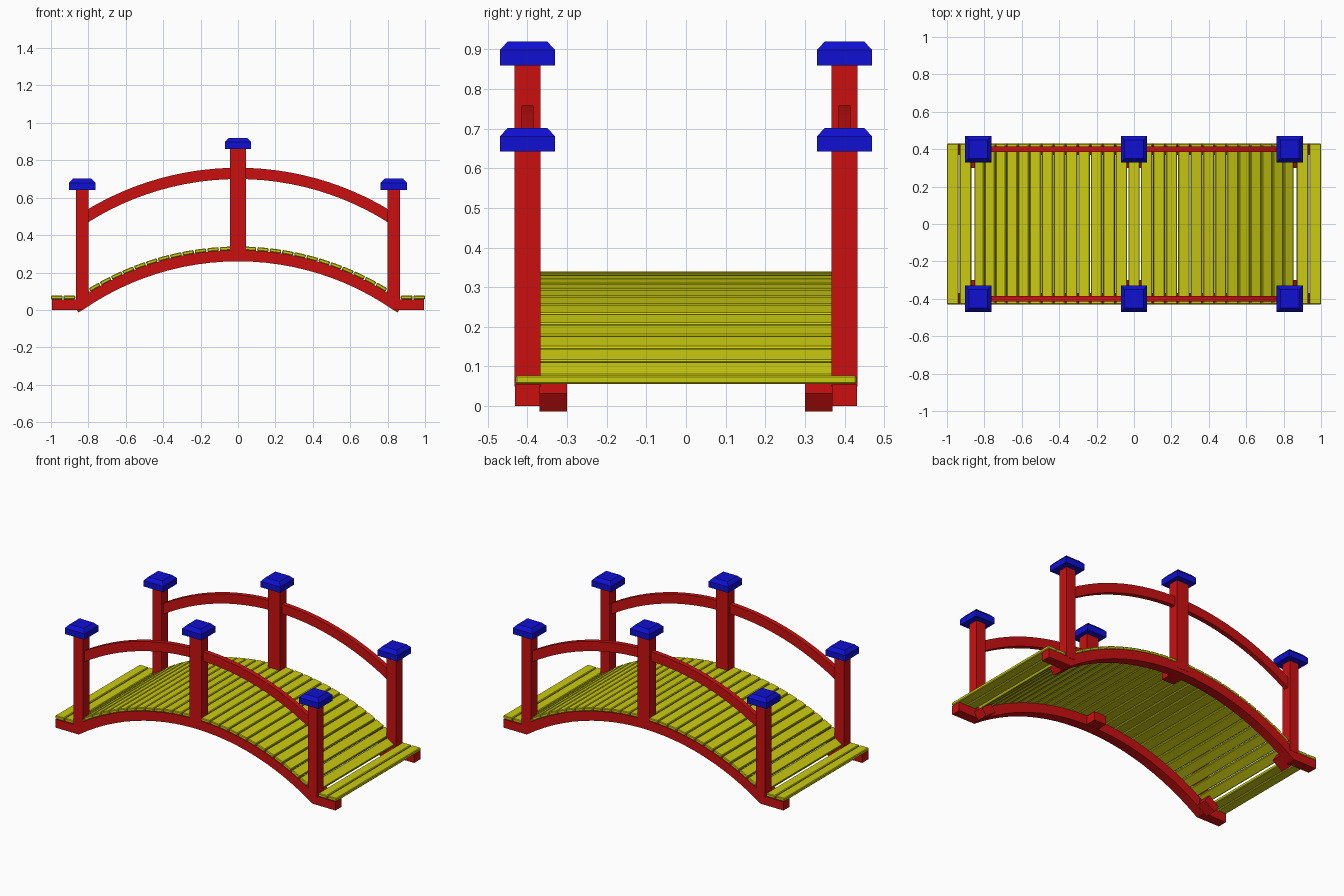
import bpy, bmesh, math
from mathutils import Matrix

if "Cube" in bpy.data.objects:
    bpy.data.objects.remove(bpy.data.objects["Cube"])


def material(name, color):
    m = bpy.data.materials.new(name)
    m.diffuse_color = (*color, 1)
    m.use_nodes = True
    m.node_tree.nodes["Principled BSDF"].inputs["Base Color"].default_value = m.diffuse_color
    return m


RED = material("red_paint", (0.6, 0.005, 0.005))
YELLOW = material("yellow_paint", (0.6, 0.6, 0.005))
BLUE = material("blue_paint", (0.005, 0.005, 0.65))


def finish(bm, name, mat):
    bmesh.ops.recalc_face_normals(bm, faces=bm.faces)
    me = bpy.data.meshes.new(name)
    bm.to_mesh(me)
    bm.free()
    me.materials.append(mat)
    ob = bpy.data.objects.new(name, me)
    bpy.context.collection.objects.link(ob)
    return ob


def prism(name, pts, y, width, mat):
    """Extrude an x-z outline along y, centred on y."""
    bm = bmesh.new()
    f = bm.faces.new([bm.verts.new((x, y - width / 2, z)) for x, z in pts])
    r = bmesh.ops.extrude_face_region(bm, geom=[f])
    vs = [v for v in r["geom"] if isinstance(v, bmesh.types.BMVert)]
    bmesh.ops.translate(bm, vec=(0, width, 0), verts=vs)
    return finish(bm, name, mat)


def box(name, center, size, mat, tilt=0.0, bevel=0.0):
    bm = bmesh.new()
    bmesh.ops.create_cube(bm, size=1, matrix=Matrix.Diagonal((*size, 1)))
    if bevel:
        bmesh.ops.bevel(bm, geom=bm.edges[:], offset=bevel, segments=1,
                        affect='EDGES', profile=0.5)
    ob = finish(bm, name, mat)
    ob.location = center
    ob.rotation_euler.y = tilt
    return ob


def arc(radius, cz, xmax, n=24):
    a = math.asin(xmax / radius)
    return [(radius * math.sin(a * (2 * i / n - 1)),
             cz + radius * math.cos(a * (2 * i / n - 1))) for i in range(n + 1)]


CZ = -1.195     # centre height of the deck arc
R_IN, R_OUT, R_DECK = 1.455, 1.515, 1.524
POSTS = [(-0.833, 0.066, 0.05, 0.65), (0.0, 0.085, 0.285, 0.87), (0.833, 0.066, 0.05, 0.65)]

for side, y in (("front", -0.4), ("back", 0.4)):
    s = 1 if y > 0 else -1
    # Arched beam with flat feet
    outline = [(-0.995, 0), (-0.995, 0.055)] + arc(R_OUT, CZ, 0.856)
    outline += [(0.995, 0.055), (0.995, 0)] + arc(R_IN, CZ, 0.83)[::-1]
    prism(f"{side}_beam", outline, y, 0.062, RED)

    # Handrail
    rail = arc(1.565, -0.805, 0.81) + arc(1.505, -0.805, 0.81)[::-1]
    prism(f"{side}_handrail", rail, y, 0.03, RED)

    for i, (x, w, z0, z1) in enumerate(POSTS):
        # Post
        box(f"{side}_post_{i}", (x, y, (z0 + z1) / 2), (w, 0.065, z1 - z0), RED)

        # Chamfered post cap
        zc = 0.86 if i == 1 else 0.642
        bm = bmesh.new()
        rings = [[bm.verts.new((x + a * h, y + b * h, zc + z))
                  for a, b in ((-1, -1), (1, -1), (1, 1), (-1, 1))]
                 for h, z in ((0.07, 0), (0.07, 0.038), (0.05, 0.06))]
        bm.faces.new(rings[0])
        bm.faces.new(rings[2])
        for lo, hi in zip(rings, rings[1:]):
            for k in range(4):
                n = (k + 1) % 4
                bm.faces.new((lo[k], lo[n], hi[n], hi[k]))
        finish(bm, f"{side}_post_cap_{i}", BLUE)

        # Inner bracing block following the beam
        t = math.asin(x / 1.485)
        zb = CZ + 1.483 * math.cos(t)
        box(f"{side}_brace_block_{i}", (x, y - s * 0.065, zb),
            (0.085, 0.07, 0.055), RED, tilt=t)

# Deck planks along the arc
STEP = 0.0439
for i in range(-13, 14):
    t = i * STEP
    box(f"deck_plank_{i + 13}",
        (R_DECK * math.sin(t), 0, CZ + R_DECK * math.cos(t)),
        (0.061, 0.86, 0.02), YELLOW, tilt=t, bevel=0.004)

# Flat planks on the feet
for i, x in enumerate((-0.969, -0.901, 0.901, 0.969)):
    box(f"end_plank_{i}", (x, 0, 0.0665), (0.062, 0.86, 0.021), YELLOW, bevel=0.004)
